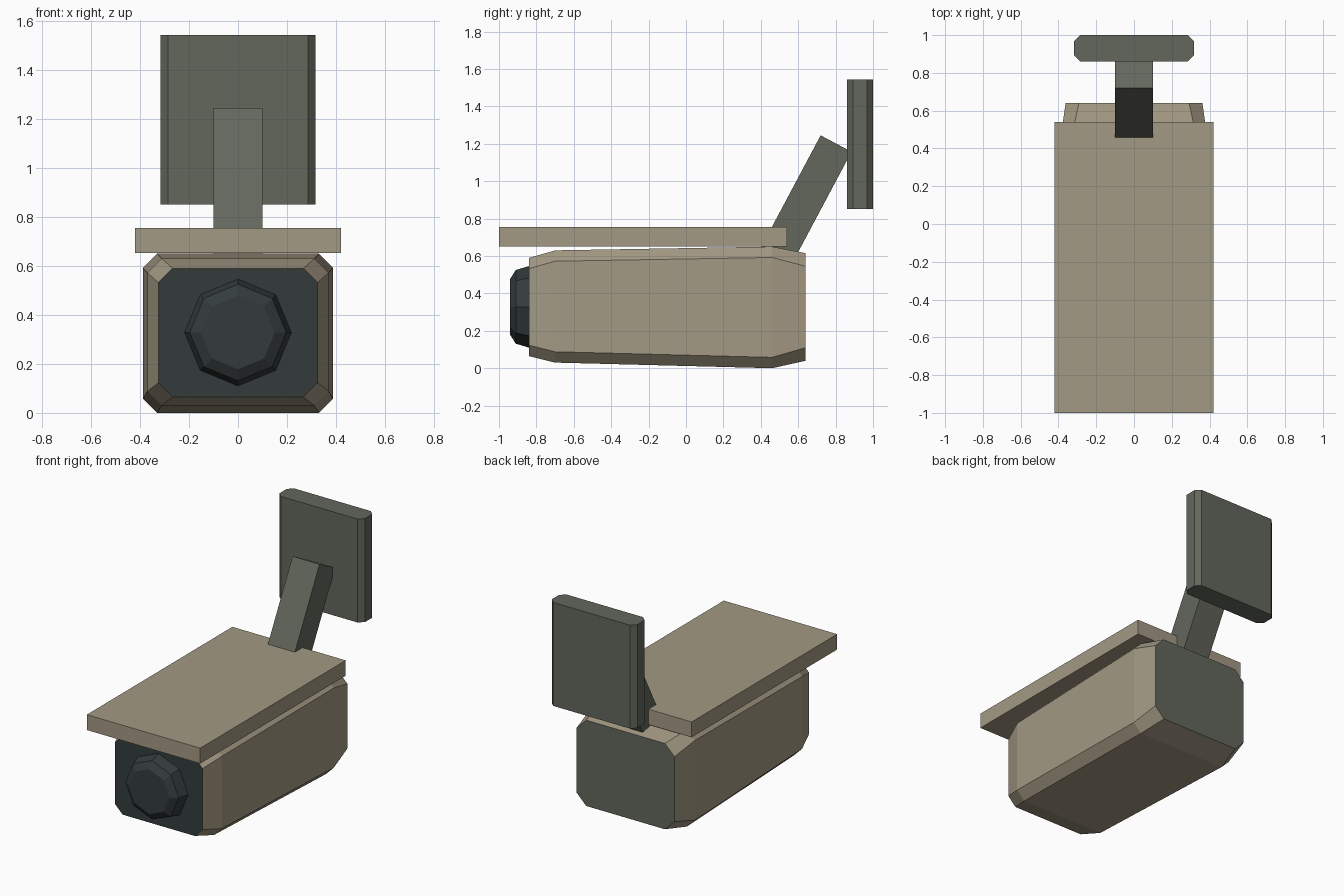
import bpy, bmesh, math
from mathutils import Vector

default_cube = bpy.data.objects.get("Cube")
if default_cube:
    bpy.data.objects.remove(default_cube, do_unlink=True)


def material(name, rgb):
    mat = bpy.data.materials.new(name)
    mat.use_nodes = True
    mat.diffuse_color = (*rgb, 1)
    mat.node_tree.nodes["Principled BSDF"].inputs["Base Color"].default_value = (*rgb, 1)
    return mat


beige = material("beige paint", (0.37, 0.32, 0.23))
grey = material("grey green metal", (0.125, 0.136, 0.108))
dark = material("dark glass", (0.034, 0.044, 0.044))


def loft(name, rings, mats, cap_slots=(0, 0)):
    """Skin a list of equal-length rings and cap both ends."""
    bm = bmesh.new()
    loops = [[bm.verts.new(p) for p in ring] for ring in rings]
    n = len(loops[0])
    for a, b in zip(loops, loops[1:]):
        for i in range(n):
            j = (i + 1) % n
            bm.faces.new((a[i], a[j], b[j], b[i]))
    for ring, slot in zip((loops[0], loops[-1]), cap_slots):
        bm.faces.new(ring).material_index = slot
    bmesh.ops.recalc_face_normals(bm, faces=bm.faces)
    mesh = bpy.data.meshes.new(name)
    bm.to_mesh(mesh)
    bm.free()
    for mat in mats:
        mesh.materials.append(mat)
    obj = bpy.data.objects.new(name, mesh)
    bpy.context.collection.objects.link(obj)
    return obj


def chamfered(hw, lo, hi, c):
    """Rectangle with cut corners, as pairs of coordinates."""
    return [(hw, lo + c), (hw, hi - c), (hw - c, hi), (c - hw, hi),
            (-hw, hi - c), (-hw, lo + c), (c - hw, lo), (hw - c, lo)]


# Housing: chamfered sections along y, dark front and grey back
sections = [(-0.84, 0.325, 0.065, 0.59, 0.058), (-0.70, 0.37, 0.03, 0.63, 0.058),
            (0.46, 0.388, 0.0, 0.65, 0.058), (0.64, 0.362, 0.04, 0.615, 0.07)]
loft("housing", [[(x, y, z) for x, z in chamfered(hw, lo, hi, c)]
                 for y, hw, lo, hi, c in sections],
     [beige, dark, grey], (1, 2))

# Lens: stepped octagonal barrel
loft("lens", [[(r * math.sin(i * math.pi / 4), y, 0.328 + r * math.cos(i * math.pi / 4))
               for i in range(8)]
              for y, r in [(-0.83, 0.218), (-0.84, 0.218), (-0.91, 0.197), (-0.94, 0.15)]],
     [dark])

# Sun shield above the housing
loft("sun_shield", [[(x, y, z) for x, y in
                     [(-0.42, -1), (0.42, -1), (0.42, 0.54), (-0.42, 0.54)]]
                    for z in (0.652, 0.755)], [beige])

# Slanted bracket arm
top = Vector((0, 0.72, 1.245))
along = Vector((0, 0.47, 0.883))
across = Vector((0, 0.883, -0.47)) * 0.187
base = top - along * 0.68
loft("bracket_arm", [[p + Vector((x, 0, 0)) for p in
                      (base, base + across, top + across, top)]
                     for x in (-0.1, 0.1)], [grey])

# Wall plate with chamfered upright edges
loft("wall_plate", [[(x, y, z) for x, y in chamfered(0.317, 0.86, 1.0, 0.032)]
                    for z in (0.85, 1.543)], [grey])
